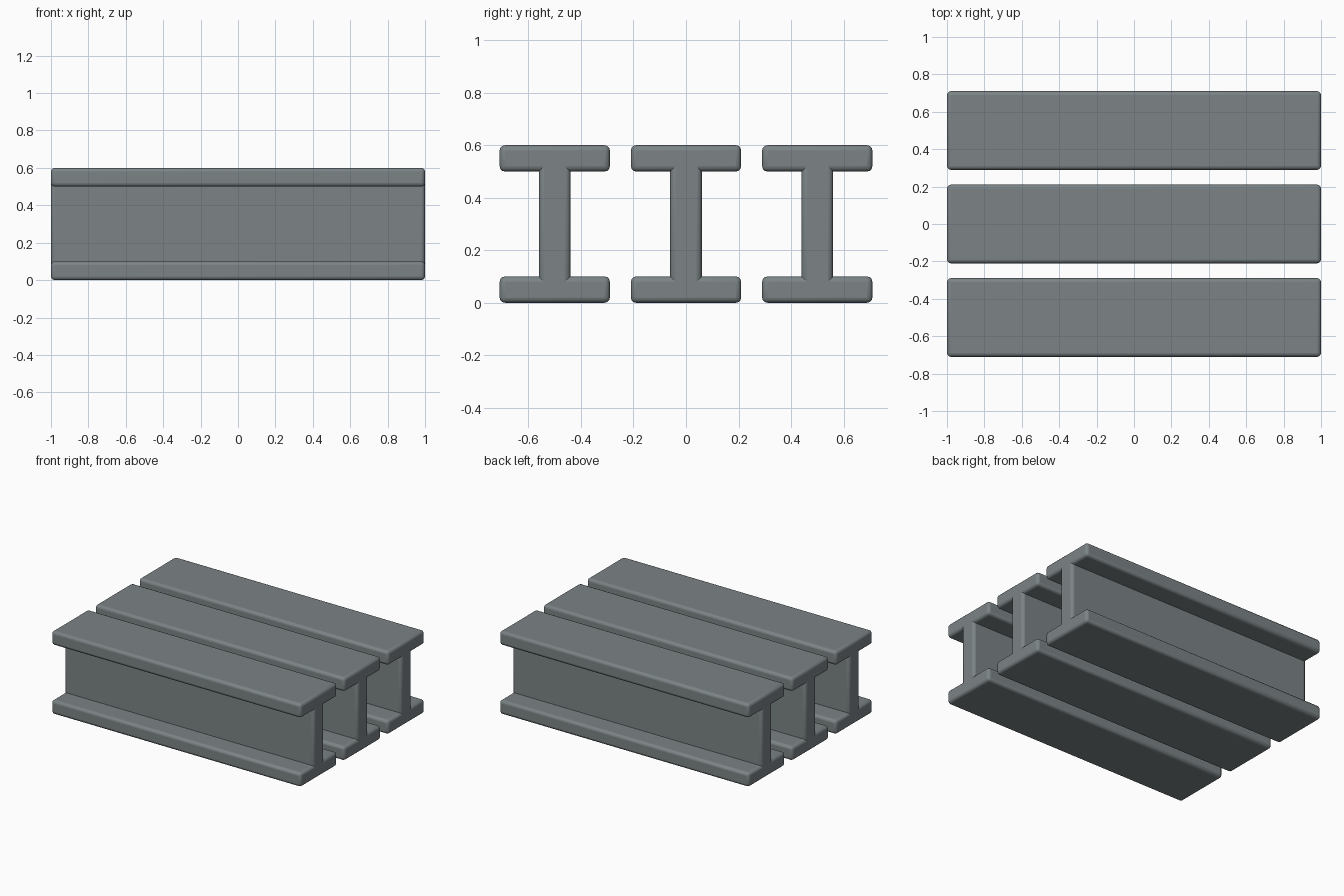
import bpy

if "Cube" in bpy.data.objects:
    bpy.data.objects.remove(bpy.data.objects["Cube"])

steel = bpy.data.materials.new("steel grey")
steel.diffuse_color = (0.20, 0.23, 0.24, 1)
steel.use_nodes = True
steel.node_tree.nodes["Principled BSDF"].inputs["Base Color"].default_value = steel.diffuse_color


def rounded_bar(name, y, z, width, height):
    """Full-length bar with softly rounded edges."""
    bpy.ops.mesh.primitive_cube_add(size=1, location=(0, y, z))
    ob = bpy.context.object
    ob.name = name
    ob.scale = (2, width, height)
    bpy.ops.object.transform_apply(location=False, rotation=False, scale=True)
    ob.data.materials.append(steel)
    bevel = ob.modifiers.new("rounded edges", 'BEVEL')
    bevel.width = 0.02
    bevel.segments = 3
    bpy.ops.object.shade_smooth_by_angle(angle=0.6)
    return ob


# Three parallel I-beams: bottom flange, web, top flange
for i, y in enumerate((-0.5, 0.0, 0.5), 1):
    rounded_bar(f"bottom_flange_{i}", y, 0.05, 0.42, 0.10)
    rounded_bar(f"web_{i}", y, 0.30, 0.12, 0.54)
    rounded_bar(f"top_flange_{i}", y, 0.55, 0.42, 0.10)
